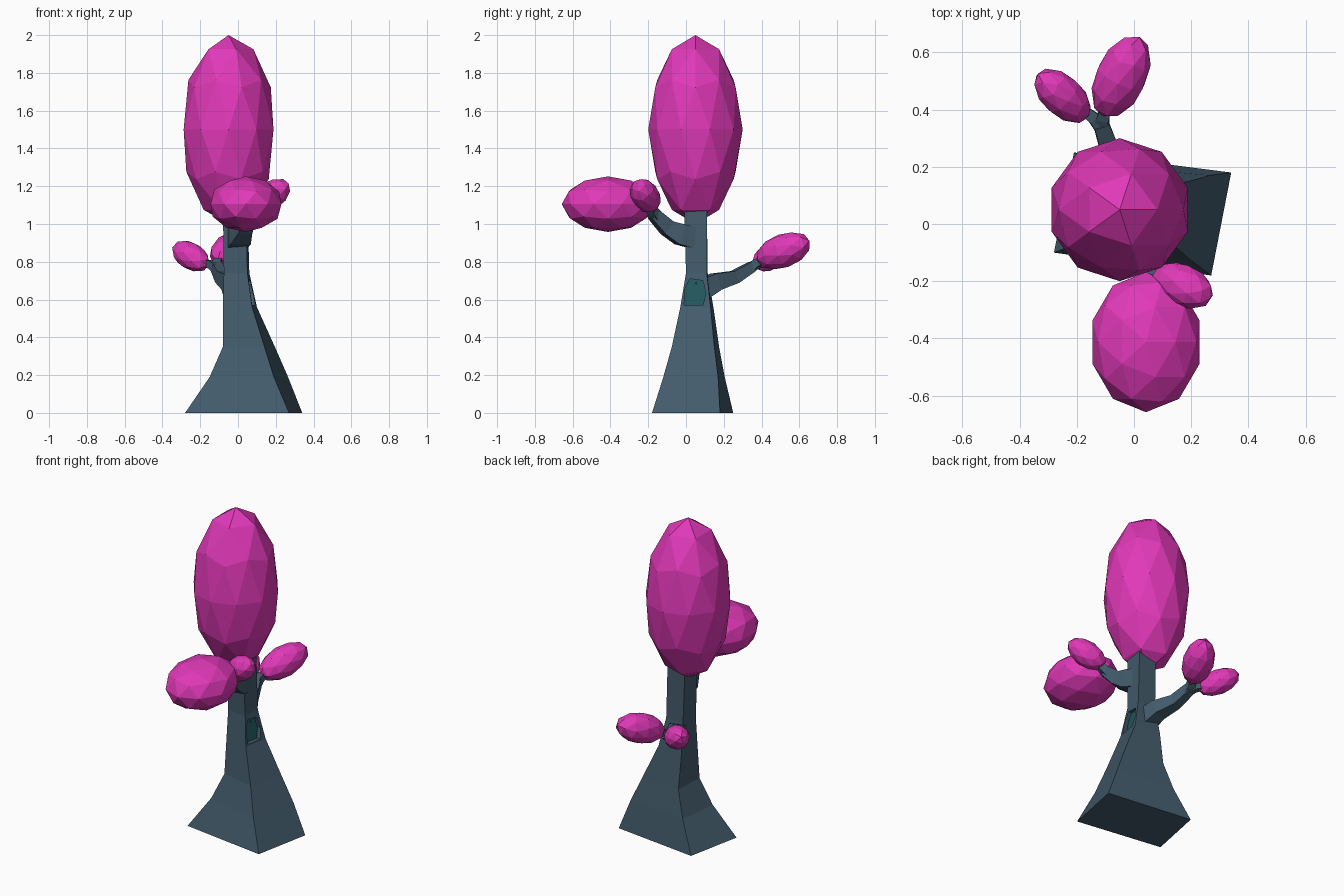
import bpy, bmesh
from mathutils import Vector

if "Cube" in bpy.data.objects:
    bpy.data.objects.remove(bpy.data.objects["Cube"])


def material(name, rgb):
    m = bpy.data.materials.new(name)
    m.diffuse_color = (*rgb, 1)
    m.use_nodes = True
    m.node_tree.nodes["Principled BSDF"].inputs["Base Color"].default_value = m.diffuse_color
    return m


BARK = material("bark", (0.056, 0.105, 0.147))
LEAF = material("leaf", (0.75, 0.04, 0.48))
TEAL = material("hollow_teal", (0.017, 0.10, 0.11))


def finish(name, bm, mat):
    bmesh.ops.recalc_face_normals(bm, faces=bm.faces)
    mesh = bpy.data.meshes.new(name)
    bm.to_mesh(mesh)
    bm.free()
    ob = bpy.data.objects.new(name, mesh)
    bpy.context.collection.objects.link(ob)
    if mat:
        mesh.materials.append(mat)
    return ob


def loft(name, rings, mat):
    """Skin equal-length rings of points and cap both ends."""
    bm = bmesh.new()
    vs = [[bm.verts.new(p) for p in r] for r in rings]
    n = len(vs[0])
    for a, b in zip(vs, vs[1:]):
        for i in range(n):
            j = (i + 1) % n
            bm.faces.new((a[i], a[j], b[j], b[i]))
    bm.faces.new(vs[0][::-1])
    bm.faces.new(vs[-1])
    return finish(name, bm, mat)


def branch(name, path, radii):
    """Four-sided tapering limb along a path."""
    pts = [Vector(p) for p in path]
    rings = []
    for i, (p, r) in enumerate(zip(pts, radii)):
        t = (pts[min(i + 1, len(pts) - 1)] - pts[max(i - 1, 0)]).normalized()
        side = t.cross(Vector((0, 0, 1))).normalized()
        up = side.cross(t)
        rings.append([p + r * (a * side + b * up)
                      for a, b in ((-1, -1), (1, -1), (1, 1), (-1, 1))])
    return loft(name, rings, BARK)


def foliage(name, centre, radii, axis=(0, 0, 1)):
    """Faceted ellipsoid with its local z along axis."""
    bm = bmesh.new()
    bmesh.ops.create_icosphere(bm, subdivisions=2, radius=1)
    rot = Vector(axis).to_track_quat('Z', 'Y') if axis != (0, 0, 1) else None
    for v in bm.verts:
        p = Vector(c * r for c, r in zip(v.co, radii))
        if rot:
            p = rot @ p
        v.co = p + Vector(centre)
    return finish(name, bm, LEAF)


# Trunk: twisted, flared square column (front-left, front-right, back-right, back-left)
levels = [
    (0.00, (-.28, -.10), (.27, -.18), (.34, .18), (-.21, .25)),
    (0.19, (-.15, -.05), (.19, -.12), (.265, .17), (-.12, .205)),
    (0.35, (-.08, -.02), (.14, -.075), (.195, .15), (-.07, .175)),
    (0.56, (-.08, .00), (.075, -.03), (.10, .13), (-.07, .145)),
    (0.74, (-.075, .01), (.05, .00), (.06, .11), (-.06, .115)),
    (1.10, (-.08, .00), (.04, -.01), (.05, .11), (-.07, .11)),
]
trunk = loft("trunk", [[(x, y, z) for x, y in c] for z, *c in levels], BARK)

# Hollow on the right side, sunk into the trunk with a teal back panel
outline = [(-.01, .57), (.09, .57), (.105, .63), (.09, .70), (.02, .71), (-.005, .66)]


def sunk(offset):
    return [(.076 + .17 * y - .15 * (z - .56) + offset, y, z) for y, z in outline]


cutter = loft("hollow_cutter", [sunk(-.025), sunk(.08)], None)
cutter.hide_render = True
cutter.hide_viewport = True
cut = trunk.modifiers.new("hollow", 'BOOLEAN')
cut.operation = 'DIFFERENCE'
cut.solver = 'EXACT'
cut.object = cutter
loft("hollow_panel", [sunk(-.028), sunk(-.022)], TEAL)

# Back limb and its fork
branch("back_branch", [(-.01, .06, .64), (-.04, .16, .695), (-.085, .26, .72), (-.115, .35, .775)],
       [.055, .045, .033, .027])
branch("back_fork_right", [(-.11, .33, .76), (-.11, .37, .79), (-.09, .42, .82)], [.024, .022, .018])
branch("back_fork_left", [(-.11, .33, .765), (-.14, .37, .785), (-.18, .40, .795)], [.024, .021, .017])

# Front limb and its fork
branch("front_branch", [(-.01, .06, .92), (.01, -.03, .945), (.03, -.10, .98), (.06, -.17, 1.05)],
       [.055, .055, .04, .03])
branch("front_fork_small", [(.05, -.15, 1.03), (.08, -.18, 1.07), (.12, -.195, 1.11)], [.028, .023, .018])
branch("front_fork_large", [(.04, -.13, 1.01), (.04, -.18, 1.05), (.04, -.24, 1.08)], [.028, .025, .02])

# Foliage
foliage("crown", (-.05, .05, 1.50), (.25, .25, .50))
foliage("front_foliage_large", (.042, -.413, 1.105), (.197, .245, .147))
foliage("front_foliage_small", (.17, -.215, 1.15), (.075, .075, .125), (.78, -.35, .52))
foliage("back_foliage_large", (-.045, .515, .858), (.09, .09, .162), (.4, .85, .33))
foliage("back_foliage_small", (-.25, .448, .83), (.072, .072, .127), (-.66, .6, .4))
